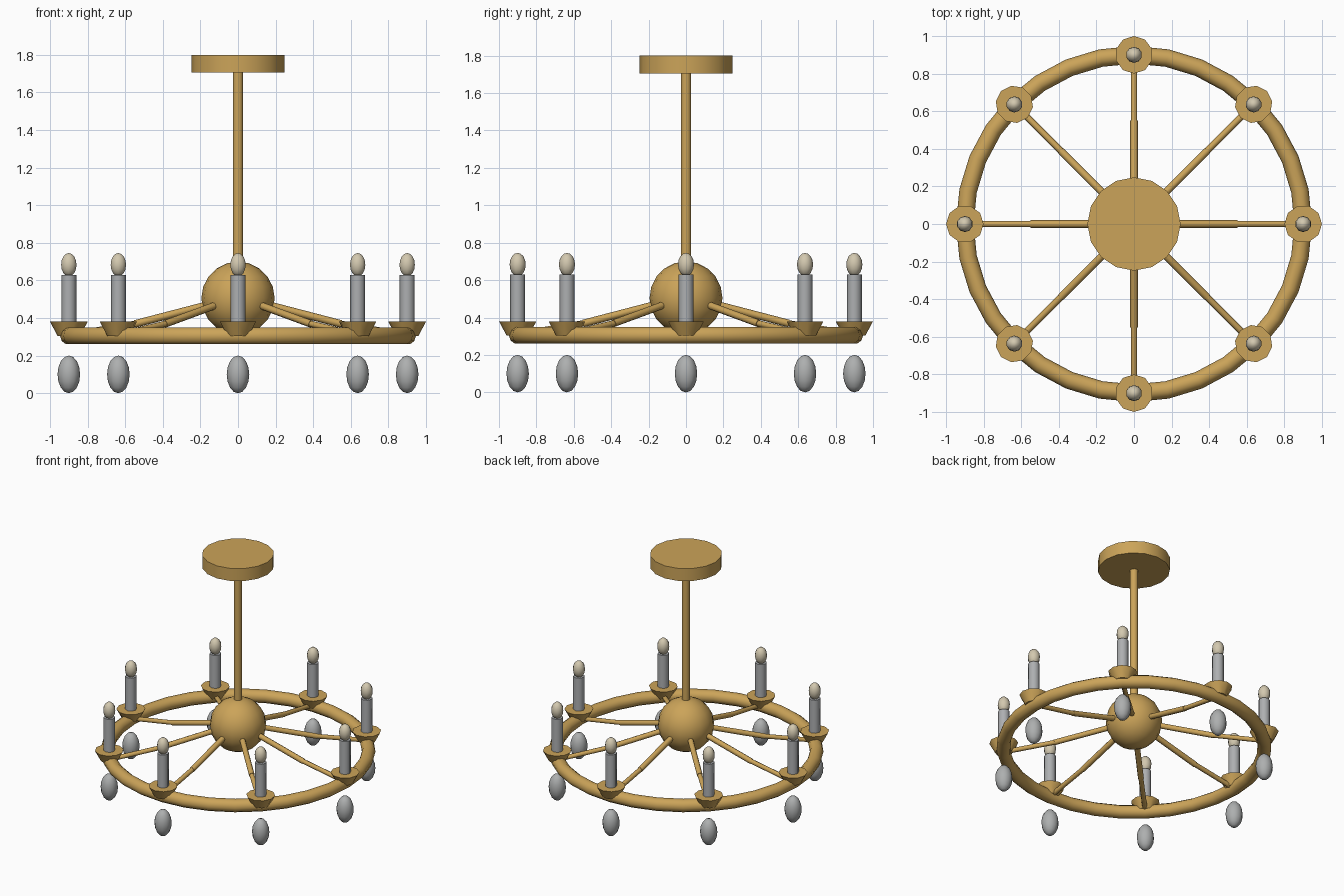
import bpy
import math
from mathutils import Vector

cube = bpy.data.objects.get("Cube")
if cube:
    bpy.data.objects.remove(cube, do_unlink=True)


def material(name, rgb):
    mat = bpy.data.materials.new(name)
    mat.use_nodes = True
    mat.diffuse_color = (*rgb, 1)
    mat.node_tree.nodes["Principled BSDF"].inputs["Base Color"].default_value = (*rgb, 1)
    return mat


brass = material("brass", (0.60, 0.37, 0.10))
glass = material("grey_glass", (0.42, 0.43, 0.43))
wax = material("grey_candle", (0.42, 0.43, 0.44))
glow = material("warm_bulb", (0.65, 0.58, 0.43))


def finish(name, mat, angle=50):
    obj = bpy.context.object
    obj.name = name
    obj.data.materials.append(mat)
    bpy.ops.object.shade_smooth_by_angle(angle=math.radians(angle))
    return obj


def frustum(name, mat, x, y, z0, z1, r0, r1, sides, turn=0):
    bpy.ops.mesh.primitive_cone_add(vertices=sides, radius1=r0, radius2=r1, depth=z1 - z0,
                                    location=(x, y, (z0 + z1) / 2), rotation=(0, 0, turn))
    return finish(name, mat)


def ellipsoid(name, mat, center, radius, height, segments, rings):
    bpy.ops.mesh.primitive_uv_sphere_add(segments=segments, ring_count=rings,
                                         radius=1, location=center)
    bpy.context.object.scale = (radius, radius, height / 2)
    bpy.ops.object.transform_apply(location=False, rotation=False, scale=True)
    return finish(name, mat, 80)


def rod(name, mat, start, end, radius, sides):
    start, end = Vector(start), Vector(end)
    span = end - start
    bpy.ops.mesh.primitive_cylinder_add(vertices=sides, radius=radius, depth=span.length,
                                        location=(start + end) / 2)
    bpy.context.object.rotation_euler = span.to_track_quat("Z", "Y").to_euler()
    return finish(name, mat, 65)


# Ceiling mount, stem and hub
frustum("ceiling_mount", brass, 0, 0, 1.705, 1.80, 0.248, 0.248, 16)
rod("stem", brass, (0, 0, 0.6), (0, 0, 1.72), 0.028, 10)
ellipsoid("hub", brass, (0, 0, 0.505), 0.195, 0.39, 16, 10)

# Wheel rim
bpy.ops.mesh.primitive_torus_add(major_segments=32, minor_segments=10, major_radius=0.9,
                                 minor_radius=0.047, location=(0, 0, 0.305))
finish("rim", brass, 80)

# Spokes, candle cups, candles, bulbs and hanging drops
for i in range(8):
    a = i * math.pi / 4
    c, s = math.cos(a), math.sin(a)
    x, y = 0.9 * c, 0.9 * s

    def along(r, z):
        return (r * c, r * s, z)

    rod(f"spoke_inner_{i}", brass, along(0.12, 0.48), along(0.55, 0.368), 0.02, 8)
    rod(f"spoke_outer_{i}", brass, along(0.54, 0.37), along(0.89, 0.31), 0.017, 8)
    frustum(f"candle_cup_{i}", brass, x, y, 0.305, 0.38, 0.06, 0.1, 10, a - math.pi / 2)
    frustum(f"candle_{i}", wax, x, y, 0.375, 0.63, 0.04, 0.04, 8, a)
    ellipsoid(f"bulb_{i}", glow, (x, y, 0.683), 0.043, 0.125, 10, 8)
    ellipsoid(f"glass_drop_{i}", glass, (x, y, 0.1), 0.06, 0.2, 12, 8)
